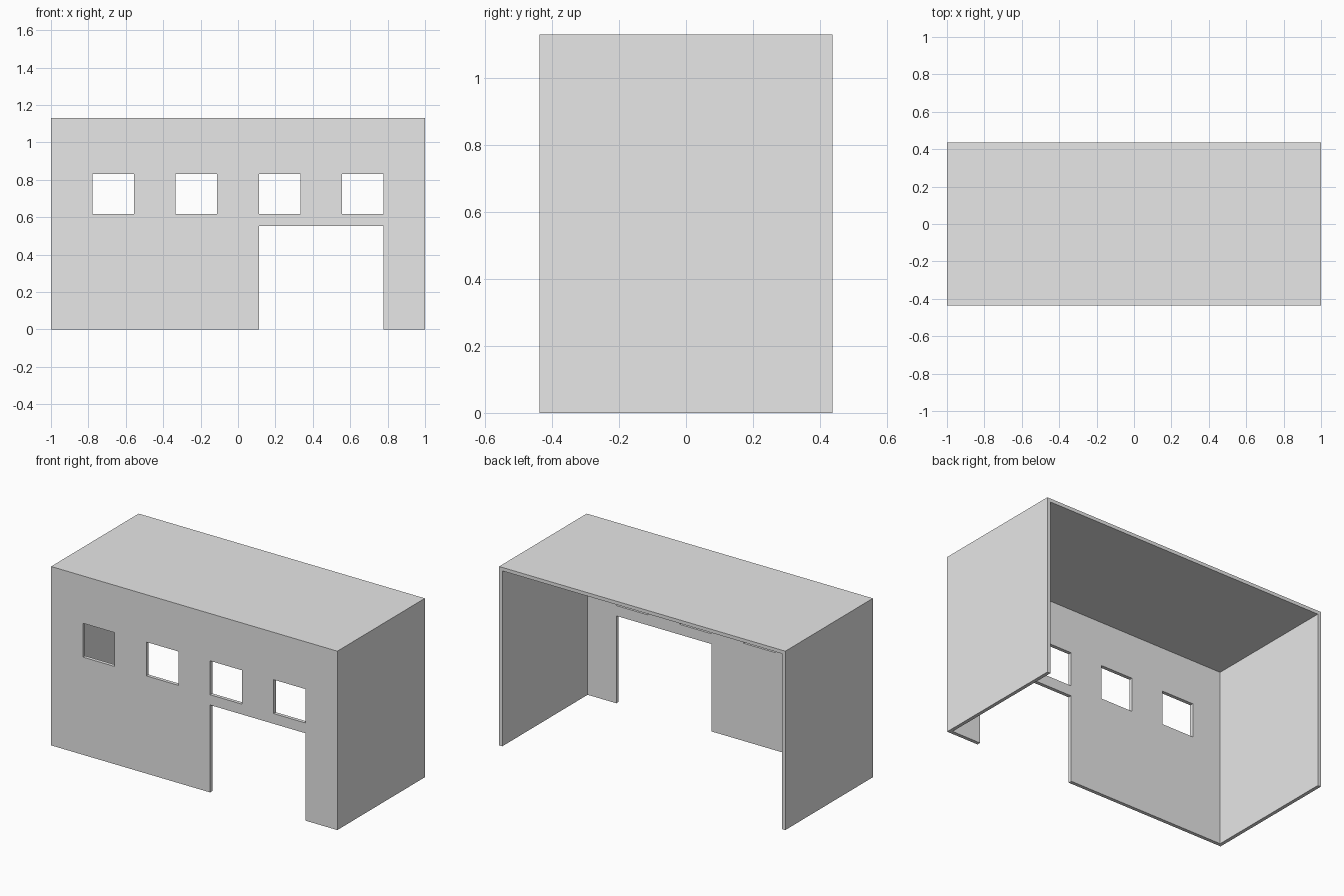
import bpy
import bmesh

cube = bpy.data.objects.get("Cube")
if cube:
    bpy.data.objects.remove(cube, do_unlink=True)

# Overall sizes
HALF_X, HALF_Y, HEIGHT = 1.0, 0.437, 1.13
WALL = 0.022
DOOR = (0.111, 0.778, 0.552)
WINDOW_Z = (0.617, 0.831)
WINDOW_W = 0.222
WINDOW_X = [-0.778 + 0.4445 * i for i in range(4)]

# Plain grey
grey = bpy.data.materials.new("plain_grey")
grey.use_nodes = True
colour = (0.8, 0.8, 0.8, 1.0)
grey.diffuse_color = colour
grey.node_tree.nodes["Principled BSDF"].inputs["Base Color"].default_value = colour


def finish(name, bm):
    mesh = bpy.data.meshes.new(name)
    bmesh.ops.recalc_face_normals(bm, faces=bm.faces)
    bm.to_mesh(mesh)
    bm.free()
    mesh.materials.append(grey)
    obj = bpy.data.objects.new(name, mesh)
    bpy.context.collection.objects.link(obj)
    return obj


def box(name, low, high):
    bm = bmesh.new()
    bmesh.ops.create_cube(bm, size=1)
    for v in bm.verts:
        v.co = [lo + (c + 0.5) * (hi - lo) for c, lo, hi in zip(v.co, low, high)]
    return finish(name, bm)


# Front wall: a grid of panels, skipping the windows and doorway, then thickened
edge = HALF_X - WALL
xs = sorted([-edge, edge] + [x + d for x in WINDOW_X for d in (0, WINDOW_W)])
zs = [0, DOOR[2], *WINDOW_Z, HEIGHT - WALL]


def is_open(x, z):
    in_door = DOOR[0] < x < DOOR[1] and z < DOOR[2]
    in_row = WINDOW_Z[0] < z < WINDOW_Z[1]
    return in_door or (in_row and any(w < x < w + WINDOW_W for w in WINDOW_X))


bm = bmesh.new()
grid = [[bm.verts.new((x, -HALF_Y, z)) for z in zs] for x in xs]
for i in range(len(xs) - 1):
    for j in range(len(zs) - 1):
        if not is_open((xs[i] + xs[i + 1]) / 2, (zs[j] + zs[j + 1]) / 2):
            bm.faces.new((grid[i][j], grid[i + 1][j], grid[i + 1][j + 1], grid[i][j + 1]))
bmesh.ops.delete(bm, geom=[v for v in bm.verts if not v.link_faces], context='VERTS')
result = bmesh.ops.extrude_face_region(bm, geom=bm.faces[:], use_keep_orig=True)
moved = [g for g in result["geom"] if isinstance(g, bmesh.types.BMVert)]
bmesh.ops.translate(bm, verts=moved, vec=(0, WALL, 0))
# Merge coplanar panels into clean wall faces
bmesh.ops.recalc_face_normals(bm, faces=bm.faces)
bmesh.ops.dissolve_limit(bm, angle_limit=0.01, verts=bm.verts, edges=bm.edges)
finish("front_wall", bm)

# Side walls, with the back left open
for name, side in (("left_wall", 1), ("right_wall", -1)):
    x0, x1 = sorted((side * edge, side * HALF_X))
    box(name, (x0, -HALF_Y, 0), (x1, HALF_Y, HEIGHT - WALL))

# Flat roof
box("roof", (-HALF_X, -HALF_Y, HEIGHT - WALL), (HALF_X, HALF_Y, HEIGHT))
